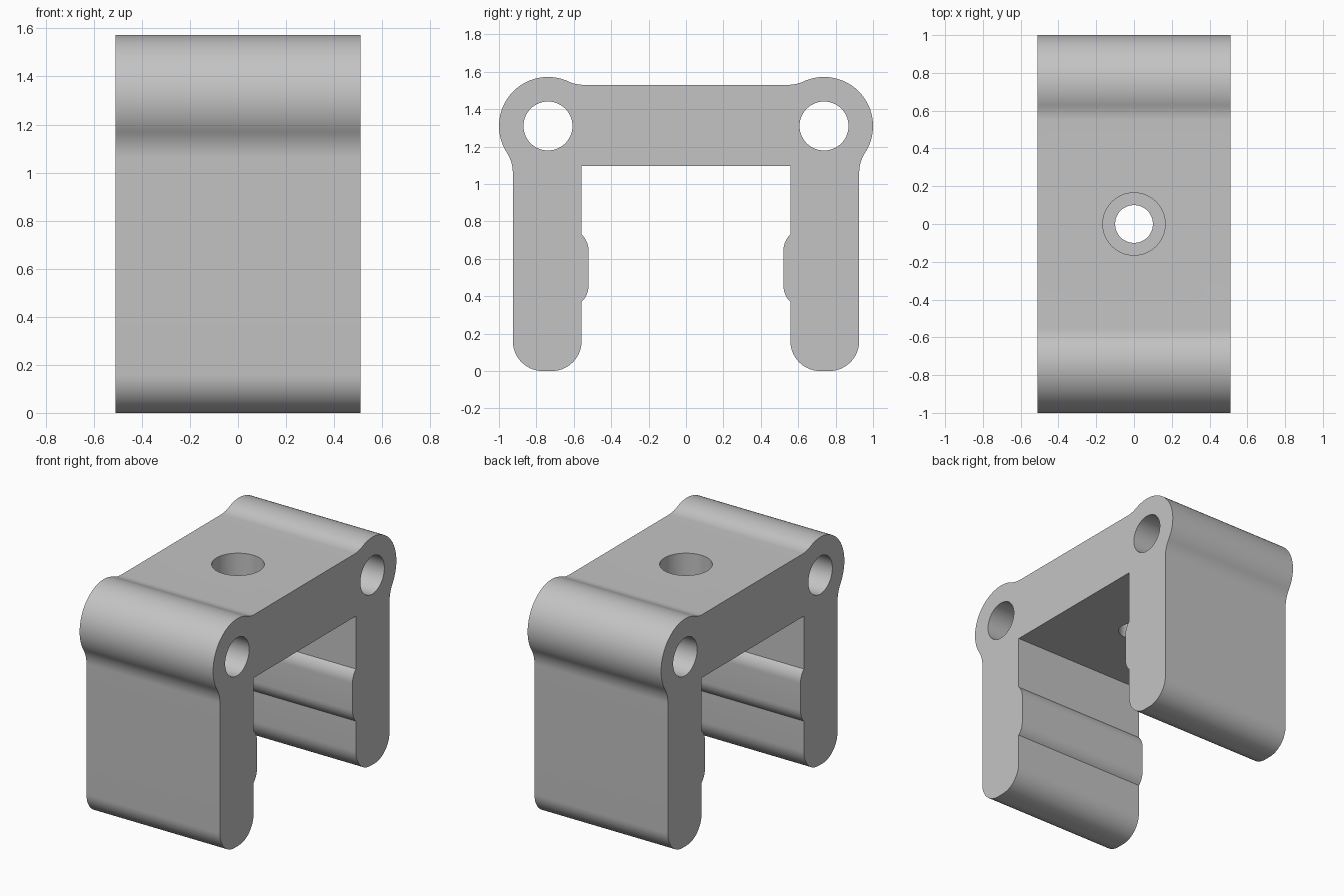
import bpy, bmesh
from math import sin, cos, pi, atan2, sqrt, hypot
from mathutils import Matrix

cube = bpy.data.objects.get("Cube")
if cube:
    bpy.data.objects.remove(cube, do_unlink=True)

# Main dimensions
HALF_W = 0.51
INNER, OUTER = 0.558, 0.926
WEB_BOTTOM, WEB_TOP = 1.095, 1.53
EYE_Y, EYE_Z, EYE_R, EYE_HOLE = 0.738, 1.31, 0.262, 0.131
FILLET, FOOT = 0.2, 0.16

grey = bpy.data.materials.new("plain_grey")
grey.use_nodes = True
colour = (0.55, 0.55, 0.55, 1)
grey.diffuse_color = colour
grey.node_tree.nodes["Principled BSDF"].inputs["Base Color"].default_value = colour


def arc(cy, cz, r, a0, a1, n=14):
    return [(cy + r * cos(a0 + (a1 - a0) * i / n),
             cz + r * sin(a0 + (a1 - a0) * i / n)) for i in range(n + 1)]


def half_profile():
    """Outline of the +y half, from the web underside round to the web top."""
    pts = [(INNER, WEB_BOTTOM)]
    # Grip ridge on the inside of the leg
    rise, r, top, low = 0.037, 0.12, 0.73, 0.37
    sweep = atan2(sqrt(r * r - (r - rise) ** 2), r - rise)
    run = r * sin(sweep)
    cy = INNER - rise + r
    pts += arc(cy, top - run, r, pi - sweep, pi, 8)
    pts += arc(cy, low + run, r, pi, pi + sweep, 8)
    # Rounded foot
    pts += arc(INNER + FOOT, FOOT, FOOT, pi, 1.5 * pi)
    pts += arc(OUTER - FOOT, FOOT, FOOT, -pi / 2, 0)
    # Fillet, round eye, fillet
    reach = EYE_R + FILLET
    side = OUTER + FILLET - EYE_Y
    drop = sqrt(reach ** 2 - side ** 2)
    up = WEB_TOP + FILLET - EYE_Z
    back = sqrt(reach ** 2 - up ** 2)
    start, end = atan2(-drop, side), atan2(up, -back)
    pts += arc(OUTER + FILLET, EYE_Z - drop, FILLET, pi, pi + start, 10)
    pts += arc(EYE_Y, EYE_Z, EYE_R, start, end, 48)[1:-1]
    pts += arc(EYE_Y - back, WEB_TOP + FILLET, FILLET, end - pi, -pi / 2, 10)
    return pts


def make_object(name, bm):
    bmesh.ops.recalc_face_normals(bm, faces=bm.faces)
    mesh = bpy.data.meshes.new(name)
    bm.to_mesh(mesh)
    bm.free()
    mesh.materials.append(grey)
    obj = bpy.data.objects.new(name, mesh)
    bpy.context.collection.objects.link(obj)
    return obj


def cylinder(name, radius, depth, matrix):
    bm = bmesh.new()
    bmesh.ops.create_cone(bm, cap_ends=True, segments=64, radius1=radius,
                          radius2=radius, depth=depth, matrix=matrix)
    obj = make_object(name, bm)
    obj.hide_render = True
    return obj


# Bracket body: mirrored outline pushed across the width
half = half_profile()
outline = half + [(-y, z) for y, z in reversed(half)]
bm = bmesh.new()
face = bm.faces.new([bm.verts.new((-HALF_W, y, z)) for y, z in outline])
new = bmesh.ops.extrude_face_region(bm, geom=[face])["geom"]
bmesh.ops.translate(bm, vec=(2 * HALF_W, 0, 0),
                    verts=[v for v in new if isinstance(v, bmesh.types.BMVert)])
bracket = make_object("bracket_body", bm)

# Pin holes through both eyes, and the counterbored screw hole in the web
along_x = Matrix.Rotation(pi / 2, 4, "Y")
cutters = [cylinder("pin_hole_cutter", EYE_HOLE, 2,
                    Matrix.Translation((0, s * EYE_Y, EYE_Z)) @ along_x) for s in (-1, 1)]
cutters.append(cylinder("screw_hole_cutter", 0.1, 2, Matrix.Translation((0, 0, WEB_TOP))))
floor = 1.28
cutters.append(cylinder("counterbore_cutter", 0.165, 1, Matrix.Translation((0, 0, floor + 0.5))))

bpy.ops.object.select_all(action="DESELECT")
bpy.context.view_layer.objects.active = bracket
bracket.select_set(True)
for cutter in cutters:
    mod = bracket.modifiers.new("hole", "BOOLEAN")
    mod.operation, mod.solver, mod.object = "DIFFERENCE", "EXACT", cutter
    bpy.ops.object.modifier_apply(modifier=mod.name)
    bpy.data.objects.remove(cutter, do_unlink=True)
bpy.ops.object.shade_smooth_by_angle(angle=pi / 6)
